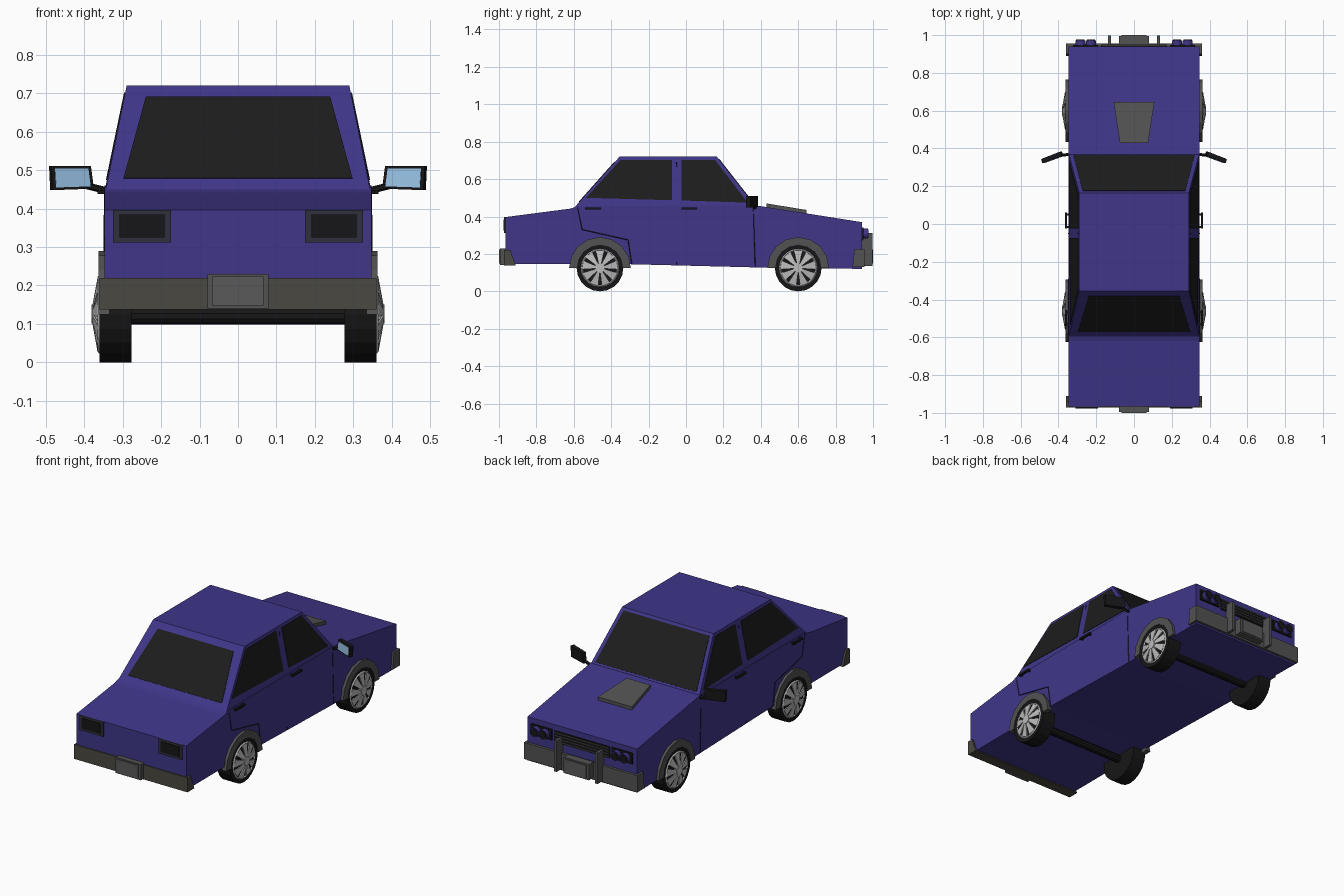
import bpy, bmesh, math
from mathutils import Vector, Matrix

if "Cube" in bpy.data.objects:
    bpy.data.objects.remove(bpy.data.objects["Cube"])


def material(name, r, g, b):
    m = bpy.data.materials.new(name)
    m.diffuse_color = (r, g, b, 1)
    m.use_nodes = True
    m.node_tree.nodes["Principled BSDF"].inputs["Base Color"].default_value = m.diffuse_color
    return m


PAINT = material("paint", 0.05, 0.037, 0.25)
GLASS = material("dark_glass", 0.012, 0.012, 0.012)
BLACK = material("black", 0.008, 0.008, 0.009)
TRIM = material("grey_trim", 0.085, 0.085, 0.085)
BUMPER = material("bumper", 0.07, 0.065, 0.052)
METAL = material("light_metal", 0.5, 0.5, 0.5)
MIRROR = material("mirror_glass", 0.32, 0.55, 0.8)


def finish(name, bm, mat):
    bmesh.ops.recalc_face_normals(bm, faces=bm.faces[:])
    me = bpy.data.meshes.new(name)
    bm.to_mesh(me)
    bm.free()
    me.materials.append(mat)
    ob = bpy.data.objects.new(name, me)
    bpy.context.collection.objects.link(ob)
    return ob


def slab(name, pts, vec, mat):
    """Polygon extruded along a vector."""
    bm = bmesh.new()
    f = bm.faces.new([bm.verts.new(p) for p in pts])
    ext = bmesh.ops.extrude_face_region(bm, geom=[f], use_keep_orig=True)["geom"]
    bmesh.ops.translate(bm, vec=Vector(vec), verts=[v for v in ext if isinstance(v, bmesh.types.BMVert)])
    return finish(name, bm, mat)


def prism(name, yz, x0, x1, mat):
    return slab(name, [(x0, y, z) for y, z in yz], (x1 - x0, 0, 0), mat)


def box(name, x, y, z, mat):
    return prism(name, [(y[0], z[0]), (y[1], z[0]), (y[1], z[1]), (y[0], z[1])], x[0], x[1], mat)


def rod(name, a, b, r, n, mat):
    a, b = Vector(a), Vector(b)
    bm = bmesh.new()
    rot = (b - a).to_track_quat('Z', 'Y').to_matrix().to_4x4()
    bmesh.ops.create_cone(bm, cap_ends=True, segments=n, radius1=r, radius2=r, depth=(b - a).length,
                          matrix=Matrix.Translation((a + b) / 2) @ rot)
    return finish(name, bm, mat)


# Lower body
prism("lower_body", [(-.965, .145), (-.3, .145), (.37, .128), (.94, .12), (.94, .37),
                     (.37, .46), (-.58, .455), (-.62, .442), (-.965, .397)], -.348, .348, PAINT)

# Cabin: tapered block
bm = bmesh.new()
base = [bm.verts.new(p) for p in [(-.345, -.6, .445), (.345, -.6, .445), (.345, .37, .458), (-.345, .37, .458)]]
top = [bm.verts.new(p) for p in [(-.29, -.355, .72), (.29, -.355, .72), (.29, .165, .72), (-.29, .165, .72)]]
bm.faces.new(base)
bm.faces.new(top)
for i in range(4):
    j = (i + 1) % 4
    bm.faces.new([base[i], base[j], top[j], top[i]])
finish("cabin", bm, PAINT)


# Windscreen and rear window
def end_glass(name, y0, z0, y1, z1, w0, w1, t0, t1):
    pts = []
    for t, w in ((t0, w0), (t1, w1)):
        y, z = y0 + (y1 - y0) * t, z0 + (z1 - z0) * t
        pts += [(-w, y, z), (w, y, z)] if t == t0 else [(w, y, z), (-w, y, z)]
    n = Vector((0, z1 - z0, y0 - y1)).normalized() * .003
    if n.z < 0:
        n = -n
    slab(name, pts, n, GLASS)


end_glass("windscreen", .37, .458, .165, .72, .32, .272, .04, .95)
end_glass("rear_window", -.6, .445, -.355, .72, .298, .24, .12, .89)


def side_x(z):
    return .346 - .056 * (z - .45) / .27


SEAMS = [[(-.05, .14), (-.05, .69)], [(.37, .13), (.36, .45)],
         [(-.58, .45), (-.555, .33), (-.31, .275), (-.29, .145)]]
for s, side in ((-1, "left"), (1, "right")):
    # Side windows
    for name, yz in (("rear", [(-.535, .5), (-.35, .703), (-.075, .703), (-.075, .487)]),
                     ("front", [(-.025, .486), (-.025, .703), (.155, .703), (.33, .474)])):
        slab(f"{side}_{name}_window", [(s * side_x(z), y, z) for y, z in yz], (s * .003, 0, 0), GLASS)
    # Door seams
    for path in SEAMS:
        for (ya, za), (yb, zb) in zip(path, path[1:]):
            rod(f"{side}_door_seam", (s * min(.347, side_x(za)), ya, za),
                (s * min(.347, side_x(zb)), yb, zb), .003, 4, BLACK)
    # Door handles
    for y in (-.54, -.025):
        box(f"{side}_door_handle", (s * .355, s * .366), (y, y + .085), (.438, .449), BLACK)
        for yy in (y + .005, y + .07):
            box(f"{side}_handle_mount", (s * .34, s * .358), (yy, yy + .01), (.438, .449), BLACK)
    # Wing mirrors
    rod(f"{side}_mirror_arm", (s * .335, .37, .445), (s * .395, .362, .46), .009, 6, BLACK)
    d = Vector((s * .006, .022, 0))
    slab(f"{side}_mirror_housing", [(s * .375, .362, .452), (s * .483, .322, .448),
                                    (s * .486, .322, .511), (s * .383, .362, .511)], d, BLACK)
    slab(f"{side}_mirror_glass", [(s * .384, .3575, .458), (s * .474, .3245, .455),
                                  (s * .477, .3245, .504), (s * .39, .3575, .504)], -d * .1, MIRROR)
    # Wheels
    for yc, end in ((-.46, "rear"), (.6, "front")):
        zc, n = .125, f"{side}_{end}"
        rod(n + "_tyre", (s * .277, yc, zc), (s * .36, yc, zc), .125, 20, BLACK)
        bpy.ops.mesh.primitive_torus_add(location=(s * .36, yc, zc), rotation=(0, math.pi / 2, 0),
                                         major_radius=.097, minor_radius=.006,
                                         major_segments=20, minor_segments=4)
        bpy.context.object.name = n + "_rim"
        bpy.context.object.data.materials.append(METAL)
        rod(n + "_hub", (s * .355, yc, zc), (s * .382, yc, zc), .026, 9, METAL)
        for k in range(9):
            a = math.tau * k / 9 + math.pi / 2
            pts = [(s * x, yc + r * math.cos(a + w), zc + r * math.sin(a + w))
                   for r, w, x in ((.02, -.34, .374), (.097, -.24, .36), (.097, .24, .36), (.02, .34, .374))]
            slab(n + "_spoke", pts, (s * .006, 0, 0), METAL)
        # Wheel arch flare
        ang = [math.pi * k / 8 for k in range(9)]
        ring = [(yc + .165 * math.cos(a), zc + .165 * math.sin(a)) for a in ang]
        ring += [(yc + .124 * math.cos(a), zc + .124 * math.sin(a)) for a in reversed(ang)]
        prism(n + "_arch", ring, s * .335, s * .363, TRIM)
    # Tail lights
    x = sorted((s * .175, s * .325))
    box(f"{side}_tail_light_frame", x, (-.972, -.96), (.312, .397), material("lamp_frame", .03, .03, .045))
    box(f"{side}_tail_light", (x[0] + .016, x[1] - .016), (-.976, -.965), (.325, .385), BLACK)
    # Twin headlights in a dark surround
    box(f"{side}_headlight_surround", (s * .19, s * .322), (.935, .948), (.278, .34), BLACK)
    for hx in (.228, .284):
        rod(f"{side}_headlight_ring", (s * hx, .94, .309), (s * hx, .972, .309), .027, 12, PAINT)
        rod(f"{side}_headlight", (s * hx, .94, .309), (s * hx, .977, .309), .022, 12, BLACK)
    # Front bumper guards
    box(f"{side}_bumper_guard", (s * .122, s * .138), (.94, .998), (.135, .312), TRIM)

# Axles
for y in (-.46, .6):
    rod("axle", (-.28, y, .12), (.28, y, .12), .022, 10, BLACK)

# Grille with slats
box("grille", (-.175, .175), (.935, .945), (.272, .338), BLACK)
for i in range(4):
    z = .28 + i * .016
    box("grille_slat", (-.172, .172), (.94, .949), (z, z + .004), TRIM)

# Bumpers and plates
prism("rear_bumper", [(-.972, .137), (-.91, .137), (-.94, .22), (-.972, .22)], -.36, .36, BUMPER)
prism("front_bumper", [(.955, .13), (.89, .13), (.9, .225), (.955, .225)], -.36, .36, TRIM)
for name, y, d in (("rear_plate", -.965, -1), ("front_plate", .95, 1)):
    box(name + "_frame", (-.08, .08), (y, d * .995), (.14, .23), TRIM)
    box(name, (-.066, .066), (y, d), (.148, .223), material("plate", .1, .1, .1))

# Bonnet scoop
slab("bonnet_scoop", [(-.075, .43, .44), (.075, .43, .44), (.108, .645, .405), (-.108, .645, .405)],
     (0, 0, .03), TRIM)
